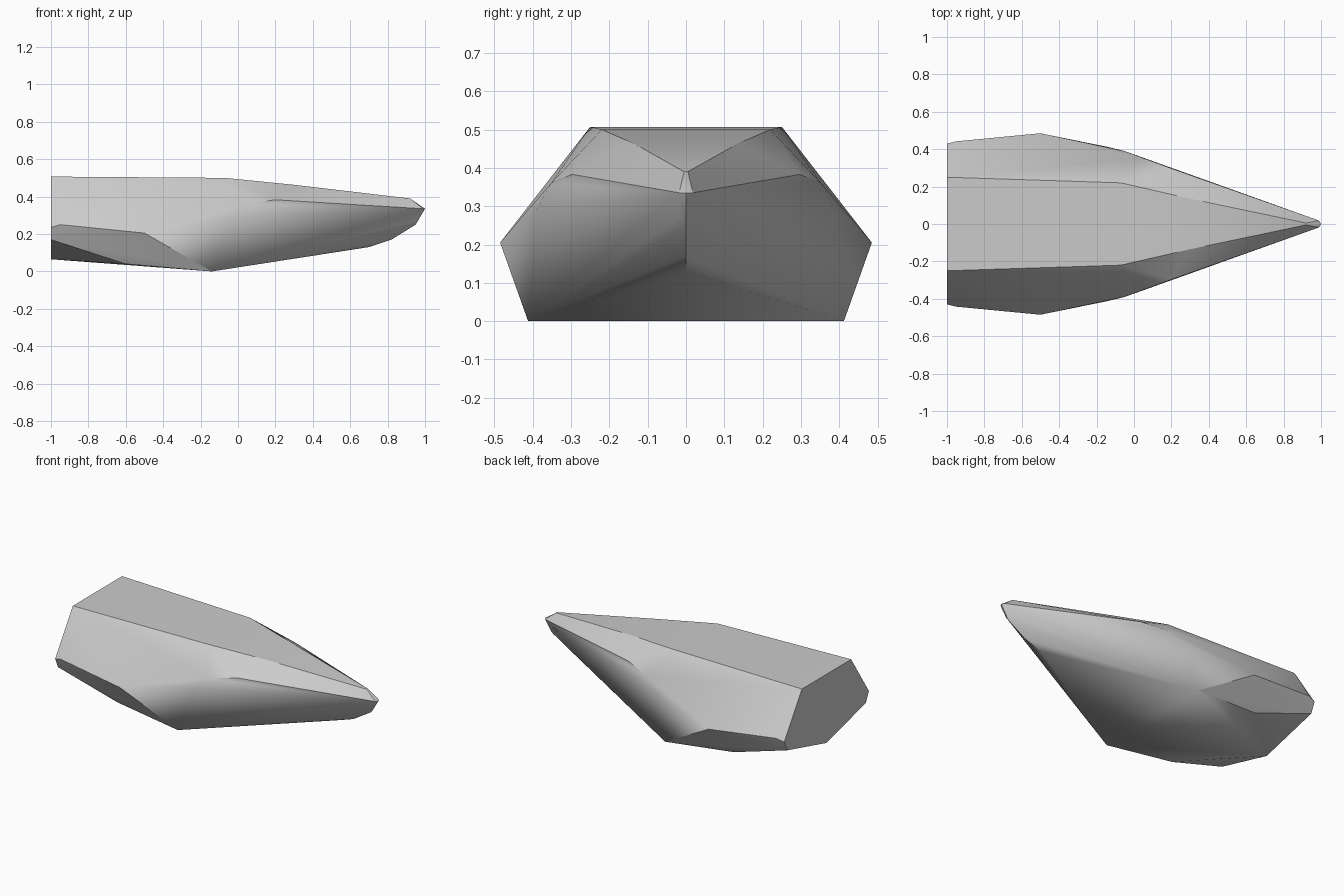
import bpy, bmesh, math

cube = bpy.data.objects.get("Cube")
if cube:
    bpy.data.objects.remove(cube, do_unlink=True)

# Half-hull corners (x, half width, z), grouped by the edge they form
top_ridge = [(-1, .25, .507), (-.07, .22, .5), (.3, .135, .463), (.92, .005, .39)]
side_chine = [(-1, .43, .235), (-.95, .442, .25), (-.5, .485, .205),
              (-.05, .39, .29), (.05, .352, .36), (.2, .297, .383), (.99, .018, .335)]
bottom_chine = [(-1, .4, .17), (-.6, .37, .04), (-.14, .412, 0)]
centre_keel = [(-1, 0, .065), (.7, 0, .13), (.82, 0, .17), (.95, 0, .25), (1, 0, .335)]
nose_side = [(.95, .016, .27)]

# Faceted, pointed hull wrapped around the mirrored corners
bm = bmesh.new()
for x, y, z in top_ridge + side_chine + bottom_chine + centre_keel + nose_side:
    for side in ((1, -1) if y else (1,)):
        bm.verts.new((x, side * y, z))
result = bmesh.ops.convex_hull(bm, input=bm.verts[:])
loose = [v for v in bm.verts if not v.link_faces]
bmesh.ops.delete(bm, geom=loose, context='VERTS')
bmesh.ops.dissolve_limit(bm, angle_limit=math.radians(0.5),
                         verts=bm.verts[:], edges=bm.edges[:])
bmesh.ops.recalc_face_normals(bm, faces=bm.faces[:])
mesh = bpy.data.meshes.new("pointed_hull")
bm.to_mesh(mesh)
bm.free()

# Plain grey finish
grey = bpy.data.materials.new("light_grey")
grey.use_nodes = True
colour = (.6, .6, .6, 1)
grey.diffuse_color = colour
grey.node_tree.nodes["Principled BSDF"].inputs["Base Color"].default_value = colour
mesh.materials.append(grey)

hull = bpy.data.objects.new("pointed_hull", mesh)
bpy.context.collection.objects.link(hull)
bpy.ops.object.select_all(action='DESELECT')
hull.select_set(True)
bpy.context.view_layer.objects.active = hull
bpy.ops.object.shade_smooth_by_angle(angle=math.radians(30))
